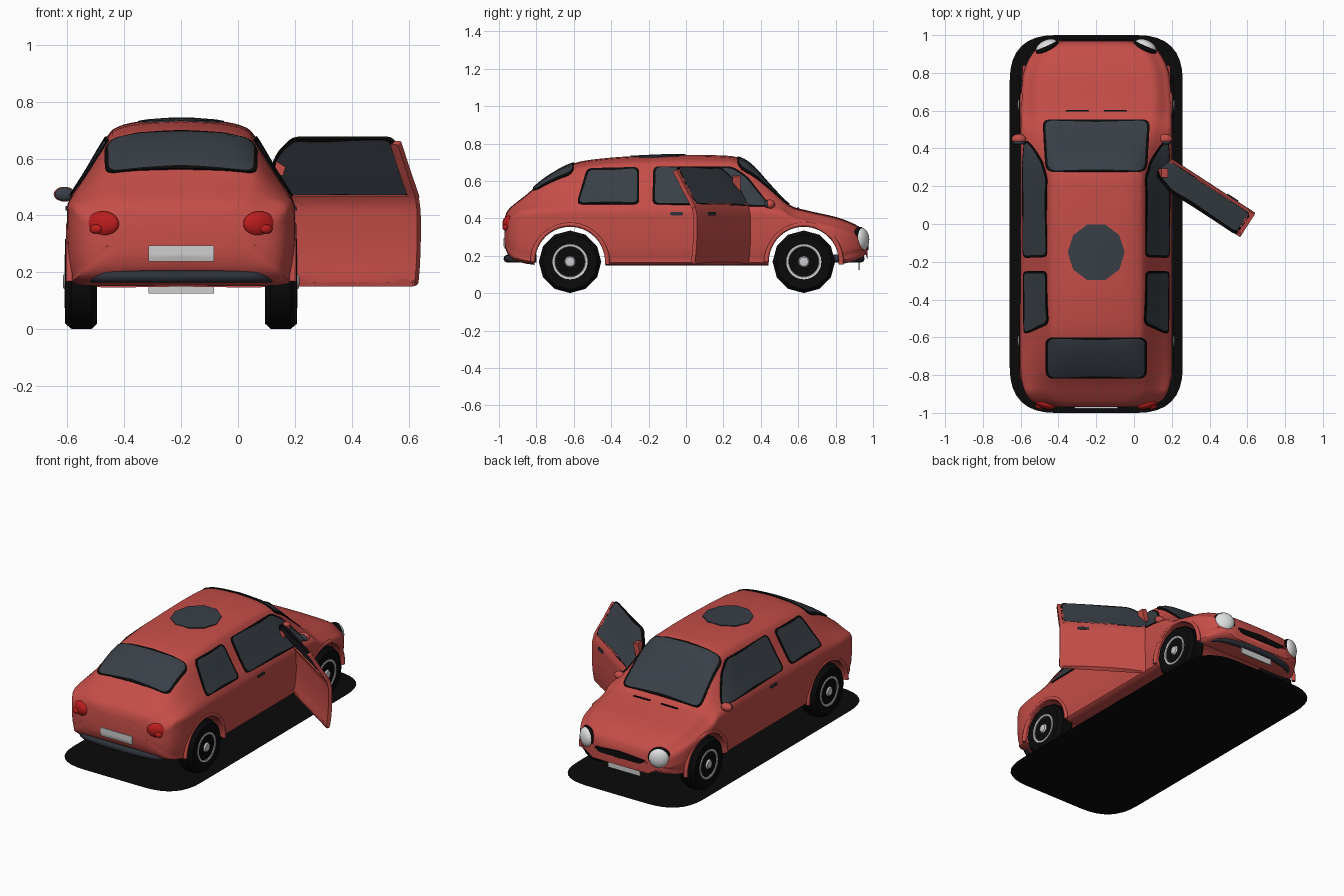
import bpy, bmesh, math
from mathutils import Vector
from mathutils.bvhtree import BVHTree

if "Cube" in bpy.data.objects:
    bpy.data.objects.remove(bpy.data.objects["Cube"])

CENTRE = -0.2   # the car body sits left of the middle because of the open door


def material(name, r, g, b):
    m = bpy.data.materials.new(name)
    m.use_nodes = True
    m.diffuse_color = (r, g, b, 1)
    m.node_tree.nodes["Principled BSDF"].inputs["Base Color"].default_value = (r, g, b, 1)
    return m


RED = material("red paint", 0.56, 0.075, 0.065)
GLASS = material("dark glass", 0.04, 0.05, 0.062)
BLACK = material("black rubber", 0.003, 0.003, 0.003)
BUMPER = material("bumper grey", 0.026, 0.032, 0.042)
WHITE = material("plate white", 0.62, 0.62, 0.62)
LAMP = material("lamp white", 0.75, 0.76, 0.76)
TAIL = material("tail red", 0.5, 0.012, 0.012)
HUB = material("hub grey", 0.6, 0.6, 0.62)


def finish(name, bm, mats, angle=35):
    bmesh.ops.recalc_face_normals(bm, faces=bm.faces)
    me = bpy.data.meshes.new(name)
    bm.to_mesh(me)
    bm.free()
    for m in mats:
        me.materials.append(m)
    ob = bpy.data.objects.new(name, me)
    bpy.context.collection.objects.link(ob)
    ob.location.x = CENTRE
    activate(ob)
    bpy.ops.object.shade_smooth_by_angle(angle=math.radians(angle))
    return ob


def activate(ob):
    bpy.ops.object.select_all(action='DESELECT')
    ob.select_set(True)
    bpy.context.view_layer.objects.active = ob


def spline(pts, n):
    """Smooth curve through tuples of any length."""
    P = [Vector(p) for p in pts]
    out = []
    for i in range(len(P) - 1):
        a, b, c, d = P[max(i - 1, 0)], P[i], P[i + 1], P[min(i + 2, len(P) - 1)]
        for k in range(n):
            t = k / n
            out.append(b + (c - a) * (t / 2) + (a * 2 - b * 5 + c * 4 - d) * (t * t / 2)
                       + (b * 3 - a - c * 3 + d) * (t ** 3 / 2))
    return out + [P[-1]]


def rounded(pts, r, n=4):
    """Polygon with rounded corners and subdivided edges."""
    P = [Vector(p) for p in pts]
    out = []
    for i, p in enumerate(P):
        q, s = P[i - 1], P[(i + 1) % len(P)]
        a = p + (q - p).normalized() * min(r, (q - p).length * .45)
        b = p + (s - p).normalized() * min(r, (s - p).length * .45)
        out += [a.lerp(p, t / n).lerp(p.lerp(b, t / n), t / n) for t in range(n + 1)]
        e = s + (p - s).normalized() * min(r, (p - s).length * .45)
        out += [b.lerp(e, t / 6) for t in range(1, 6)]
    return out


# Body shell: y, roof height, shoulder half width, belt half width, floor height
stations = [(-.97, .40, .14, .24, .26), (-.955, .44, .21, .31, .215), (-.92, .475, .25, .36, .18),
            (-.85, .53, .27, .39, .16), (-.75, .615, .265, .40, .15), (-.6, .695, .26, .40, .15),
            (-.4, .725, .26, .40, .15), (-.2, .735, .26, .40, .15), (0, .74, .26, .40, .15),
            (.15, .738, .26, .40, .15), (.27, .728, .26, .40, .15), (.35, .685, .265, .40, .15),
            (.45, .575, .285, .40, .15), (.55, .475, .31, .40, .15), (.65, .442, .32, .40, .15),
            (.8, .408, .31, .385, .155), (.9, .37, .27, .34, .175), (.95, .335, .21, .28, .20),
            (.97, .29, .14, .20, .23)]


def section(y, zt, wt, wb, zb):
    belt = min(.43, zt - .07)
    h = zt - belt
    half = spline([(0, zt), (.55 * wt, zt - .03 * h), (.85 * wt, zt - .09 * h), (wt, zt - .2 * h),
                   (wt * .47 + wb * .53, zt - .6 * h), (wb * .985, belt + .08 * h), (wb, belt - .04),
                   (wb, (belt + zb) / 2), (wb * .97, zb + .04), (wb * .86, zb), (0, zb)], 4)
    ring = [(x, z) for x, z in half] + [(-x, z) for x, z in half[-2:0:-1]]
    return [(x, y, z) for x, z in ring]


bm = bmesh.new()
rings = [[bm.verts.new(c) for c in section(*s)] for s in spline(stations, 4)]
for r, q in zip(rings, rings[1:]):
    for i in range(len(r)):
        bm.faces.new((r[i - 1], r[i], q[i], q[i - 1]))
bm.faces.new(rings[0])
bm.faces.new(rings[-1])
bmesh.ops.recalc_face_normals(bm, faces=bm.faces)
shell = BVHTree.FromBMesh(bm)
body = finish("body", bm, [RED])

# Wheel arches cut through the body
WHEELS = (-.62, .63)
AXLE = .168
for y in WHEELS:
    bpy.ops.mesh.primitive_cylinder_add(vertices=48, radius=.19, depth=2, location=(CENTRE, y, AXLE),
                                        rotation=(0, math.pi / 2, 0))
    cutter = bpy.context.object
    cutter.hide_render = True
    mod = body.modifiers.new("arch", 'BOOLEAN')
    mod.operation, mod.object, mod.solver = 'DIFFERENCE', cutter, 'EXACT'
    activate(body)
    bpy.ops.object.modifier_apply(modifier=mod.name)
    bpy.data.objects.remove(cutter)

# Each direction gives the ray start for two plane coordinates, and the ray
VIEWS = {"left": (lambda u, v: (2, u, v), (-1, 0, 0)), "right": (lambda u, v: (-2, u, v), (1, 0, 0)),
         "top": (lambda u, v: (u, v, 2), (0, 0, -1)), "back": (lambda u, v: (u, -2, v), (0, 1, 0)),
         "front": (lambda u, v: (u, 2, v), (0, -1, 0))}


def panel(name, outline, view, mats, r=.03, border=.013, up=.006, down=.002, shift=(0, 0, 0)):
    """Thin plate that follows the shell, with an edge band in the second material."""
    start, ray = VIEWS[view]
    pts = rounded(outline, r) if r else [Vector(p) for p in outline]
    mid = sum(pts, Vector((0, 0))) / len(pts)
    inner = [p + (mid - p).normalized() * border for p in pts]
    loops = [pts] + [[mid.lerp(p, t) for p in inner] for t in (1, .85, .7, .55, .4, .25, .1)]
    bm = bmesh.new()

    def vert(p, off):
        hit, normal, *_ = shell.ray_cast(Vector(start(*p)), Vector(ray))
        return bm.verts.new(hit + normal * off - Vector(shift))

    n = len(pts)
    edges = []
    for off in (up, -down):
        grid = [[vert(p, off) for p in loop] for loop in loops]
        edges.append(grid[0])
        for k in range(len(grid) - 1):
            for i in range(n):
                f = bm.faces.new((grid[k][i - 1], grid[k][i], grid[k + 1][i], grid[k + 1][i - 1]))
                f.material_index = len(mats) - 1 if k == 0 else 0
        bm.faces.new(grid[-1])
    for i in range(n):
        f = bm.faces.new((edges[0][i - 1], edges[0][i], edges[1][i], edges[1][i - 1]))
        f.material_index = len(mats) - 1
    return finish(name, bm, mats)


def box_outline(x0, x1, z0, z1):
    return [(x0, z0), (x1, z0), (x1, z1), (x0, z1)]


# Windows, sunroof and flush details
FRONT_WINDOW = [(-.18, .475), (.45, .462), (.33, .62), (.25, .675), (-.175, .675)]
REAR_WINDOW = [(-.585, .475), (-.25, .475), (-.25, .672), (-.53, .665)]
for side in ("left", "right"):
    panel(side + "_front_window", FRONT_WINDOW, side, [GLASS, BLACK])
    panel(side + "_rear_window", REAR_WINDOW, side, [GLASS, BLACK])
    panel(side + "_door_handle", box_outline(-.085, -.015, .417, .433), side, [BUMPER], .008, .003)
panel("windscreen", [(-.285, .55), (.285, .55), (.262, .275), (-.262, .275)], "top", [GLASS, BLACK], .04)
panel("rear_screen", box_outline(-.265, .265, -.815, -.60), "top", [GLASS, BLACK], .04)
panel("sunroof", [(.15 * math.sin(a * math.pi / 5 + .31), -.15 + .155 * math.cos(a * math.pi / 5 + .31))
                  for a in range(10)], "top", [GLASS], 0)
panel("rear_plate", box_outline(-.115, .115, .24, .295), "back", [WHITE], .004)
panel("grille", [(-.19, .262), (-.15, .232), (.15, .232), (.19, .262), (0, .275)], "front", [BLACK], .02)
for s in (-1, 1):
    panel("bonnet_vent", box_outline(s * .1 - .06, s * .1 + .06, .595, .603), "top", [BLACK], .003, .001)

# Open door, made from the closed shape and swung about its hinge
HINGE = (.39, .335, 0)
door = [
    panel("open_door_panel", box_outline(-.195, .335, .155, .478), "left", [RED], .012, .013, .004, .02, HINGE),
    panel("open_door_pillar", box_outline(-.197, -.165, .46, .66), "left", [RED], .004, .004, .004, .02, HINGE),
    panel("open_door_window", FRONT_WINDOW, "left", [GLASS, BLACK], .03, .013, .004, .012, HINGE),
    panel("open_door_handle", box_outline(-.085, -.015, .417, .433), "left", [BUMPER], .008, .003, .01, 0, HINGE)]
for ob in door:
    ob.location = (HINGE[0] + CENTRE, HINGE[1], 0)
    ob.rotation_euler.z = math.radians(57)


def tube(name, pts, radius, mat):
    cu = bpy.data.curves.new(name, 'CURVE')
    cu.dimensions = '3D'
    cu.bevel_depth, cu.bevel_resolution, cu.use_fill_caps = radius, 2, True
    sp = cu.splines.new('POLY')
    sp.points.add(len(pts) - 1)
    for p, c in zip(sp.points, pts):
        p.co = (*c, 1)
    cu.materials.append(mat)
    ob = bpy.data.objects.new(name, cu)
    bpy.context.collection.objects.link(ob)
    ob.location.x = CENTRE
    activate(ob)
    bpy.ops.object.convert(target='MESH')
    bpy.ops.object.shade_smooth_by_angle(angle=math.radians(50))


# Bumpers
for name, half in (("rear_bumper", [(0, -.955), (.2, -.945), (.28, -.92), (.325, -.86), (.335, -.80)]),
                   ("front_bumper", [(0, .935), (.2, .915), (.28, .885), (.325, .83), (.335, .79)])):
    path = [(-x, y) for x, y in half[:0:-1]] + half
    tube(name, [(x, y, .185) for x, y in spline(path, 3)], .021, BUMPER)


def ball(name, loc, scale, mat, turn=0):
    bm = bmesh.new()
    bmesh.ops.create_uvsphere(bm, u_segments=24, v_segments=12, radius=1)
    bmesh.ops.scale(bm, vec=scale, verts=bm.verts)
    ob = finish(name, bm, [mat], 60)
    ob.location = (loc[0] + CENTRE, loc[1], loc[2])
    ob.rotation_euler.z = turn


def lathe(name, profile, segs, side, y, mat):
    bm = bmesh.new()
    rows = [[bm.verts.new((side * x, y + r * math.cos(2 * math.pi * i / segs),
                           AXLE + r * math.sin(2 * math.pi * i / segs))) for i in range(segs)]
            for x, r in profile]
    for a, b in zip(rows, rows[1:]):
        for i in range(segs):
            bm.faces.new((a[i - 1], a[i], b[i], b[i - 1]))
    bm.faces.new(rows[0])
    bm.faces.new(rows[-1])
    finish(name, bm, [mat], 32)


# Wheels with hubs, arch lips and lamps on both sides
for s in (-1, 1):
    for y in WHEELS:
        lathe("tyre", [(.295, .10), (.295, .148), (.315, .167), (.385, .167), (.408, .148), (.404, .088)],
              12, s, y, BLACK)
        lathe("wheel_hub", [(.38, .094), (.41, .094), (.408, .082), (.402, .078), (.404, .03),
                            (.414, .024), (.416, .006)], 28, s, y, HUB)
        arc = [math.radians(a) for a in range(-4, 185, 8)]
        tube("arch_lip", [(s * (.392 - .012 * (y > 0 and math.cos(a) > .3)), y + .2 * math.cos(a),
                           AXLE + .2 * math.sin(a)) for a in arc], .013, RED)
    ball("headlight_rim", (s * .26, .93, .285), (.07, .03, .07), BLACK, -s * .45)
    ball("headlight", (s * .262, .938, .286), (.062, .036, .063), LAMP, -s * .45)
    ball("tail_light", (s * .275, -.95, .37), (.06, .026, .045), TAIL, s * .35)
    ball("tail_lens", (s * .3, -.968, .352), (.022, .012, .016), TAIL, s * .35)
    x = -.41 if s < 0 else .365
    ball("wing_mirror", (x, .45, .475), (.038, .026, .026), RED)
    ball("mirror_glass", (x, .432, .475), (.034, .012, .023), GLASS)

# Mirror stay by the open door, and the front plate
for name, loc, size, tilt, mat in (("door_mirror", (.352, .27, .585), (.036, .045, .085), .25, RED),
                                   ("front_plate", (0, .925, .15), (.23, .008, .05), 0, WHITE)):
    bm = bmesh.new()
    bmesh.ops.create_cube(bm, size=1)
    bmesh.ops.scale(bm, vec=size, verts=bm.verts)
    ob = finish(name, bm, [mat])
    ob.location = (loc[0] + CENTRE, loc[1], loc[2])
    ob.rotation_euler.y = tilt

# Flat black base under the car
bm = bmesh.new()
base = rounded(box_outline(-.458, .458, -1, 1), .24, 8)
bm.faces.new([bm.verts.new((p.x, p.y, 0)) for p in base])
finish("ground_base", bm, [BLACK])
